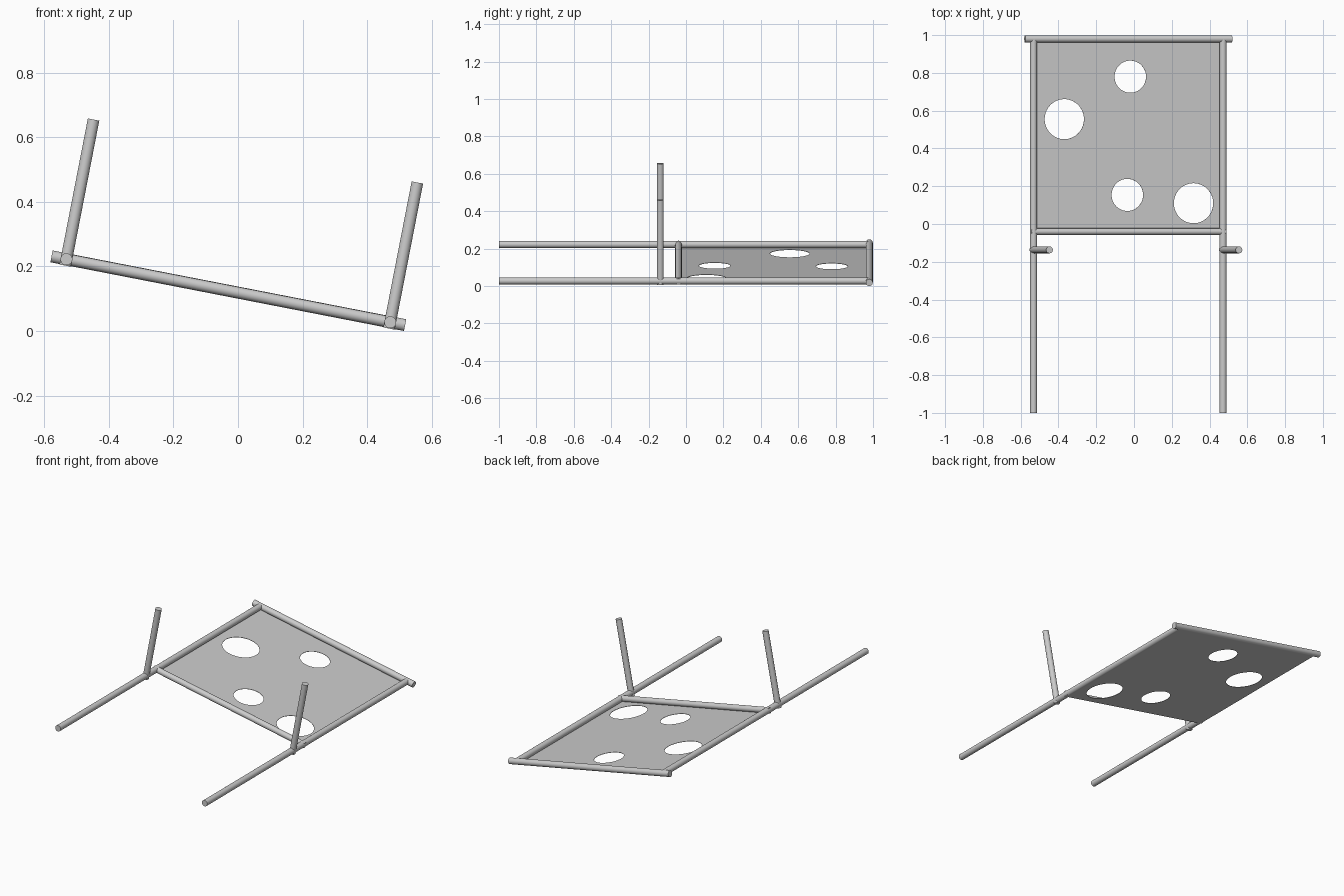
import bpy
from math import radians
from mathutils import Matrix, Vector

if "Cube" in bpy.data.objects:
    bpy.data.objects.remove(bpy.data.objects["Cube"])

# whole model is tilted about the y axis; parts are built in the tilted frame
TILT = Matrix.Translation((-0.03, 0, 0.1247)) @ Matrix.Rotation(radians(11), 4, 'Y')
R = 0.0185
RAIL_X = 0.511


def tube(name, start, end, radius=R):
    a, b = Vector(start), Vector(end)
    d = b - a
    bpy.ops.mesh.primitive_cylinder_add(vertices=48, radius=radius, depth=d.length)
    ob = bpy.context.object
    ob.name = name
    turn = d.to_track_quat('Z', 'Y').to_matrix().to_4x4()
    ob.matrix_world = TILT @ Matrix.Translation((a + b) / 2) @ turn
    bpy.ops.object.shade_smooth_by_angle(angle=radians(40))


# side rails and upright posts
for side, s in (("left", -1), ("right", 1)):
    x = s * RAIL_X
    tube(side + "_rail", (x, -1, 0), (x, 0.98, 0))
    tube(side + "_post", (x, -0.137, -0.02), (x, -0.137, 0.441), 0.018)

# cross bars
tube("rear_bar", (-0.558, 0.98, 0), (0.558, 0.98, 0))
tube("front_bar", (-0.525, -0.04, 0), (0.525, -0.04, 0), 0.0175)

# thin panel with round holes, under the frame
curve = bpy.data.curves.new("panel", 'CURVE')
curve.dimensions = '2D'
curve.fill_mode = 'BOTH'
curve.extrude = 0.001
curve.resolution_u = 16

outline = curve.splines.new('POLY')
outline.points.add(3)
corners = [(-RAIL_X, -0.04), (RAIL_X, -0.04), (RAIL_X, 0.98), (-RAIL_X, 0.98)]
for p, (x, y) in zip(outline.points, corners):
    p.co = (x, y, 0, 1)
outline.use_cyclic_u = True

for x, y, r in [(0.014, 0.78, 0.085), (-0.342, 0.555, 0.106),
                (-0.002, 0.154, 0.085), (0.355, 0.11, 0.106)]:
    hole = curve.splines.new('BEZIER')
    hole.bezier_points.add(3)
    for p, (dx, dy) in zip(hole.bezier_points, [(1, 0), (0, 1), (-1, 0), (0, -1)]):
        c = Vector((x + dx * r, y + dy * r, 0))
        t = Vector((-dy, dx, 0)) * r * 0.5523
        p.handle_left_type = p.handle_right_type = 'FREE'
        p.co, p.handle_left, p.handle_right = c, c - t, c + t
    hole.use_cyclic_u = True

panel = bpy.data.objects.new("panel", curve)
bpy.context.collection.objects.link(panel)
panel.matrix_world = TILT @ Matrix.Translation((0, 0, -0.0175))
bpy.ops.object.select_all(action='DESELECT')
panel.select_set(True)
bpy.context.view_layer.objects.active = panel
bpy.ops.object.convert(target='MESH')
bpy.ops.object.shade_flat()
